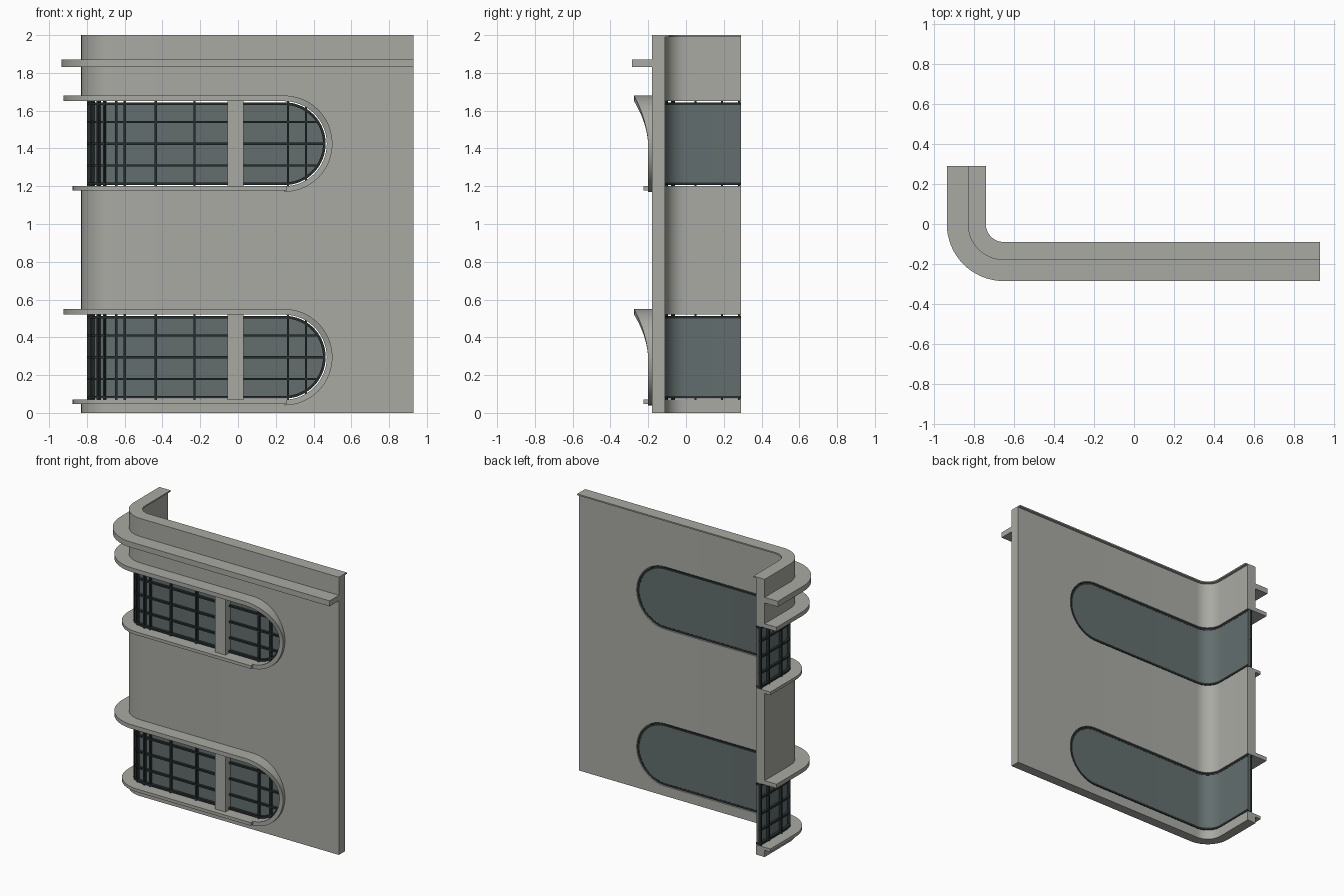
import bpy, bmesh, math

old = bpy.data.objects.get("Cube")
if old:
    bpy.data.objects.remove(old)


def material(name, color):
    m = bpy.data.materials.new(name)
    m.use_nodes = True
    m.diffuse_color = (*color, 1)
    m.node_tree.nodes["Principled BSDF"].inputs["Base Color"].default_value = (*color, 1)
    return m


CONCRETE = material("warm grey concrete", (0.40, 0.40, 0.37))
GLASS = material("grey green glass", (0.125, 0.155, 0.155))
METAL = material("dark metal", (0.02, 0.028, 0.028))

# Plan: long front wall, quarter-round corner, short side wall
CX, FACE, INNER = -0.65, 0.18, 0.11      # corner centre, outer and inner wall radius
ARC = FACE * math.pi / 2
START, END = CX - ARC - 0.29, 0.93       # positions along the unrolled wall
ROUND, OPEN = 0.245, 0.225               # centre and radius of the round window end
TIP = ROUND + OPEN
WINDOWS = {"lower": 0.295, "upper": 1.425}


def bend(u, r, z):
    """Unrolled wall position u, at distance r from the corner axis."""
    if u >= CX:
        return (u, -r, z)
    if u <= CX - ARC:
        return (CX - r, CX - ARC - u, z)
    a = (CX - u) / FACE
    return (CX - r * math.sin(a), -r * math.cos(a), z)


def loft(bm, sections):
    """Join four-cornered sections into a closed solid."""
    rings = [[bm.verts.new(p) for p in s] for s in sections]
    for a, b in zip(rings, rings[1:]):
        for i in range(4):
            j = (i + 1) % 4
            bm.faces.new((a[i], a[j], b[j], b[i]))
    bm.faces.new(rings[0])
    bm.faces.new(rings[-1])


def finish(name, bm, mat):
    bmesh.ops.remove_doubles(bm, verts=bm.verts, dist=1e-5)
    bmesh.ops.recalc_face_normals(bm, faces=bm.faces)
    me = bpy.data.meshes.new(name)
    bm.to_mesh(me)
    bm.free()
    me.materials.append(mat)
    ob = bpy.data.objects.new(name, me)
    bpy.context.collection.objects.link(ob)
    bpy.ops.object.select_all(action='DESELECT')
    ob.select_set(True)
    bpy.context.view_layer.objects.active = ob
    bpy.ops.object.shade_smooth_by_angle(angle=math.radians(30))


def columns(u0, u1):
    us = [CX - ARC * k / 16 for k in range(17)]
    for radius in (OPEN, OPEN - 0.006, OPEN - 0.02):
        us += [ROUND + radius * math.sin(math.pi / 2 * k / 20) for k in range(21)]
    return [u0] + sorted({u for u in us if u0 + 1e-4 < u < u1 - 1e-4}) + [u1]


def band(bm, u0, u1, lo, hi, r0, r1):
    """Bent slab whose lower and upper edges are numbers or functions of u."""
    def at(v, u):
        return v(u) if callable(v) else v
    loft(bm, [[bend(u, r, z) for r, z in ((r0, at(lo, u)), (r1, at(lo, u)),
                                          (r1, at(hi, u)), (r0, at(hi, u)))]
              for u in columns(u0, u1)])


def edge(zc, radius, side):
    """Upper or lower outline of a window with one round end."""
    def f(u):
        d = max(0, u - ROUND)
        return zc + side * math.sqrt(max(0, radius ** 2 - d ** 2))
    return f


# Wall, in strips around the two openings
low, high = WINDOWS.values()
bm = bmesh.new()
band(bm, START, TIP, 0, edge(low, OPEN, -1), INNER, FACE)
band(bm, START, TIP, edge(low, OPEN, 1), edge(high, OPEN, -1), INNER, FACE)
band(bm, START, TIP, edge(high, OPEN, 1), 1.99, INNER, FACE)
band(bm, TIP, END, 0, 1.99, INNER, FACE)
finish("wall", bm, CONCRETE)

# Top lip and projecting cornice
for name, z0, z1, r0, r1 in (("top_lip", 1.99, 2.0, 0.09, FACE),
                             ("cornice", 1.83, 1.87, FACE, 0.285)):
    bm = bmesh.new()
    band(bm, START, END, z0, z1, r0, r1)
    finish(name, bm, CONCRETE)

BARS = (-1.215, -1.123, -0.983, -0.838, -0.772, -0.725, -0.645, -0.6,
        -0.435, -0.23, 0.265, 0.36)

for level, zc in WINDOWS.items():
    # Glass
    bm = bmesh.new()
    R = OPEN - 0.006
    band(bm, START, ROUND + R, edge(zc, R, -1), edge(zc, R, 1), 0.113, 0.13)
    finish(level + "_glass", bm, GLASS)

    # Frame and glazing bars
    bm = bmesh.new()
    inner = OPEN - 0.02
    for side in (-1, 1):
        band(bm, START, ROUND + R, edge(zc, inner, side), edge(zc, R, side), 0.112, 0.15)
    for dz in (-0.115, 0, 0.115):
        reach = ROUND + math.sqrt(inner ** 2 - dz ** 2)
        band(bm, START, reach, zc + dz - 0.006, zc + dz + 0.006, 0.125, 0.147)
    for u in BARS:
        band(bm, u - 0.006, u + 0.006, edge(zc, OPEN, -1), edge(zc, OPEN, 1), 0.125, 0.15)
    finish(level + "_window_bars", bm, METAL)

    # Pillar between the panes
    bm = bmesh.new()
    band(bm, -0.055, 0.03, zc - OPEN, zc + OPEN, 0.128, 0.185)
    finish(level + "_pillar", bm, CONCRETE)

    # Canopy, sweeping round the window end and thinning to a narrow trim
    bm = bmesh.new()
    outer = OPEN + 0.03
    band(bm, START, ROUND, zc + OPEN, zc + outer, FACE, 0.275)
    sections = []
    for k in range(33):
        a = math.pi * (0.5 - k / 32)
        rise = max(0, math.sin(a) + 0.1) / 1.1
        r1 = FACE + 0.02 + 0.075 * rise ** 2
        sections.append([bend(ROUND + q * math.cos(a), r, zc + q * math.sin(a))
                         for q, r in ((OPEN, FACE), (outer, FACE), (outer, r1), (OPEN, r1))])
    loft(bm, sections)
    finish(level + "_canopy", bm, CONCRETE)

    # Sill
    bm = bmesh.new()
    band(bm, START, 0.26, zc - OPEN - 0.022, zc - OPEN, FACE, 0.225)
    finish(level + "_sill", bm, CONCRETE)
